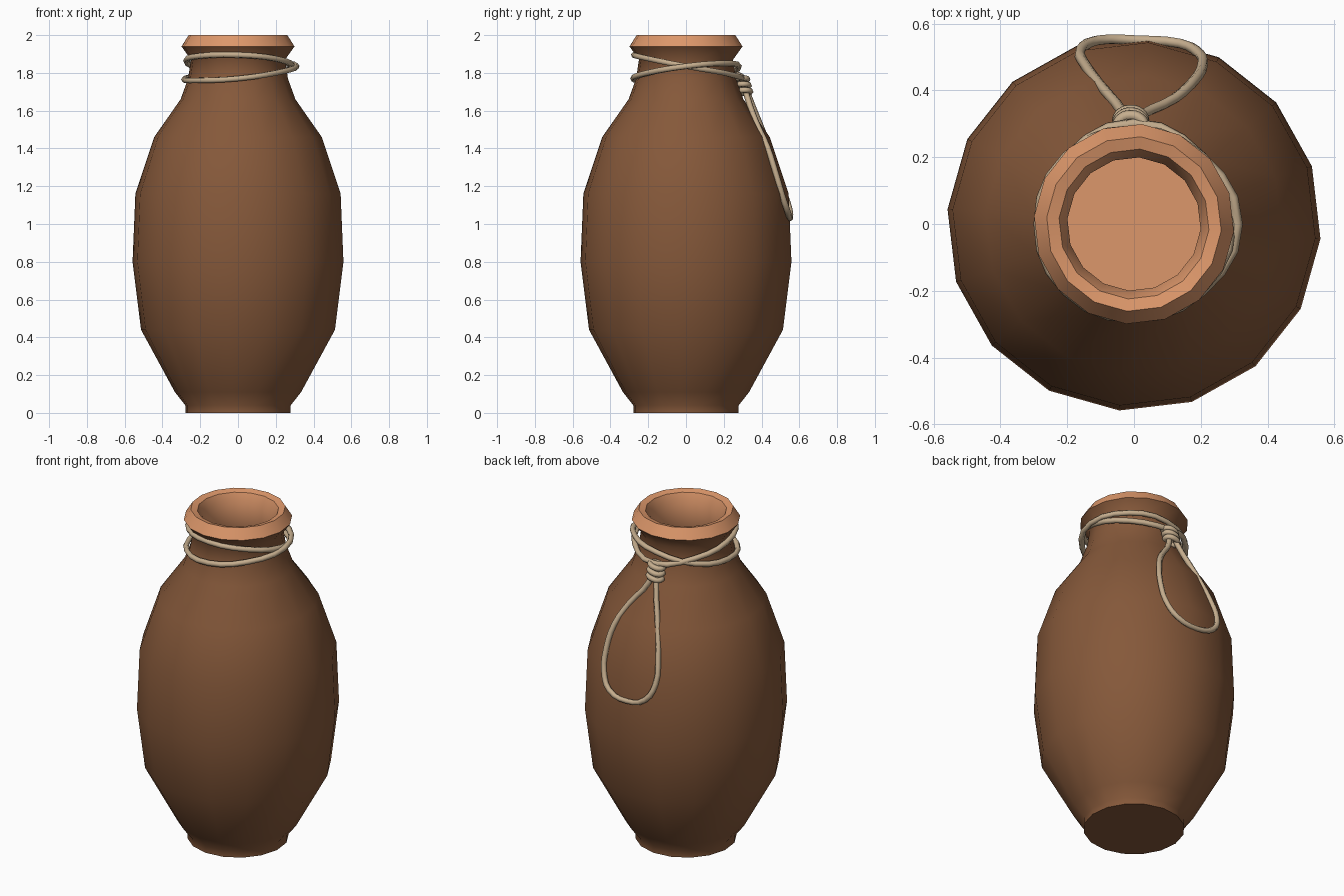
import bpy, bmesh, math
from mathutils import Vector

if "Cube" in bpy.data.objects:
    bpy.data.objects.remove(bpy.data.objects["Cube"])

SIDES = 16
PHASE = math.radians(-4.5)


def material(name, rgb):
    m = bpy.data.materials.new(name)
    m.diffuse_color = (*rgb, 1)
    m.use_nodes = True
    m.node_tree.nodes["Principled BSDF"].inputs["Base Color"].default_value = m.diffuse_color
    return m


brown = material("dark clay", (0.235, 0.098, 0.042))
orange = material("light clay", (0.72, 0.31, 0.145))
tan = material("rope tan", (0.56, 0.42, 0.27))


def lathe(name, profile, mats, first_light):
    """Spin a (radius, z) profile; bands from first_light onward use the second colour."""
    bm = bmesh.new()
    rings = []
    for r, z in profile:
        rings.append([bm.verts.new((r * math.cos(PHASE + i * math.tau / SIDES),
                                    r * math.sin(PHASE + i * math.tau / SIDES), z))
                      for i in range(SIDES)])
    for k, (a, b) in enumerate(zip(rings, rings[1:])):
        for i in range(SIDES):
            j = (i + 1) % SIDES
            f = bm.faces.new((a[i], a[j], b[j], b[i]))
            f.material_index = int(k >= first_light)
    bm.faces.new(rings[0][::-1])
    bm.faces.new(rings[-1]).material_index = 1
    mesh = bpy.data.meshes.new(name)
    bm.to_mesh(mesh)
    bm.free()
    for m in mats:
        mesh.materials.append(m)
    ob = bpy.data.objects.new(name, mesh)
    bpy.context.collection.objects.link(ob)
    bpy.context.view_layer.objects.active = ob
    ob.select_set(True)
    bpy.ops.object.shade_smooth_by_angle(angle=math.radians(50))
    ob.select_set(False)
    return ob


def rope(name, points, closed=False, radius=0.016):
    cu = bpy.data.curves.new(name, 'CURVE')
    cu.dimensions = '3D'
    cu.bevel_depth = radius
    cu.bevel_resolution = 1
    cu.resolution_u = 3
    cu.use_fill_caps = True
    sp = cu.splines.new('BEZIER')
    sp.bezier_points.add(len(points) - 1)
    for bp, p in zip(sp.bezier_points, points):
        bp.co = p
        bp.handle_left_type = bp.handle_right_type = 'AUTO'
    sp.use_cyclic_u = closed
    cu.materials.append(tan)
    ob = bpy.data.objects.new(name, cu)
    bpy.context.collection.objects.link(ob)
    return ob


# Jar: outer wall, flared rim, then inner wall and floor
outer = [(0.28, 0), (0.28, 0.04), (0.335, 0.11), (0.515, 0.44), (0.56, 0.80),
         (0.545, 1.16), (0.445, 1.46), (0.305, 1.66), (0.265, 1.77), (0.25, 1.87),
         (0.30, 1.94)]
inner = [(0.262, 2.0), (0.225, 1.99), (0.20, 1.93), (0.20, 1.80), (0.265, 1.66),
         (0.41, 1.46), (0.515, 1.16), (0.535, 0.80), (0.485, 0.44), (0.30, 0.11)]
lathe("jar", outer + inner, (brown, orange), len(outer) - 1)


# Two tilted rope turns around the neck, starting at the back and going clockwise
def neck_turn(name, samples):
    pts = []
    for i, (r, z) in enumerate(samples):
        a = math.radians(90 - 45 * i)
        pts.append((r * math.cos(a), r * math.sin(a), z))
    rope(name, pts, True)


neck_turn("neck_rope_upper", [(0.30, 1.775), (0.285, 1.80), (0.29, 1.835), (0.28, 1.875),
                              (0.275, 1.895), (0.275, 1.89), (0.275, 1.865), (0.28, 1.82)])
neck_turn("neck_rope_lower", [(0.28, 1.835), (0.285, 1.85), (0.31, 1.835), (0.285, 1.80),
                              (0.28, 1.77), (0.285, 1.76), (0.285, 1.765), (0.285, 1.79)])

# Knot: three coils stacked along the shoulder slope
for k in range(3):
    c = Vector((-0.01, 0.295 + 0.008 * k, 1.765 - 0.032 * k))
    rope(f"knot_coil_{k + 1}",
         [c + Vector((0.04 * math.cos(t), 0.03 * math.sin(t), 0.008 * math.cos(t)))
          for t in (i * math.tau / 8 for i in range(8))], True)

# Long loop hanging down the back of the jar
rope("hanging_loop", [
    (0.005, 0.295, 1.78), (0.02, 0.325, 1.67), (0.12, 0.375, 1.53), (0.18, 0.43, 1.41),
    (0.205, 0.475, 1.27), (0.195, 0.51, 1.15), (0.14, 0.54, 1.06), (0.01, 0.55, 1.03),
    (-0.11, 0.55, 1.07), (-0.16, 0.52, 1.17), (-0.145, 0.475, 1.31),
    (-0.10, 0.415, 1.47), (-0.035, 0.335, 1.67), (-0.025, 0.295, 1.78)])
